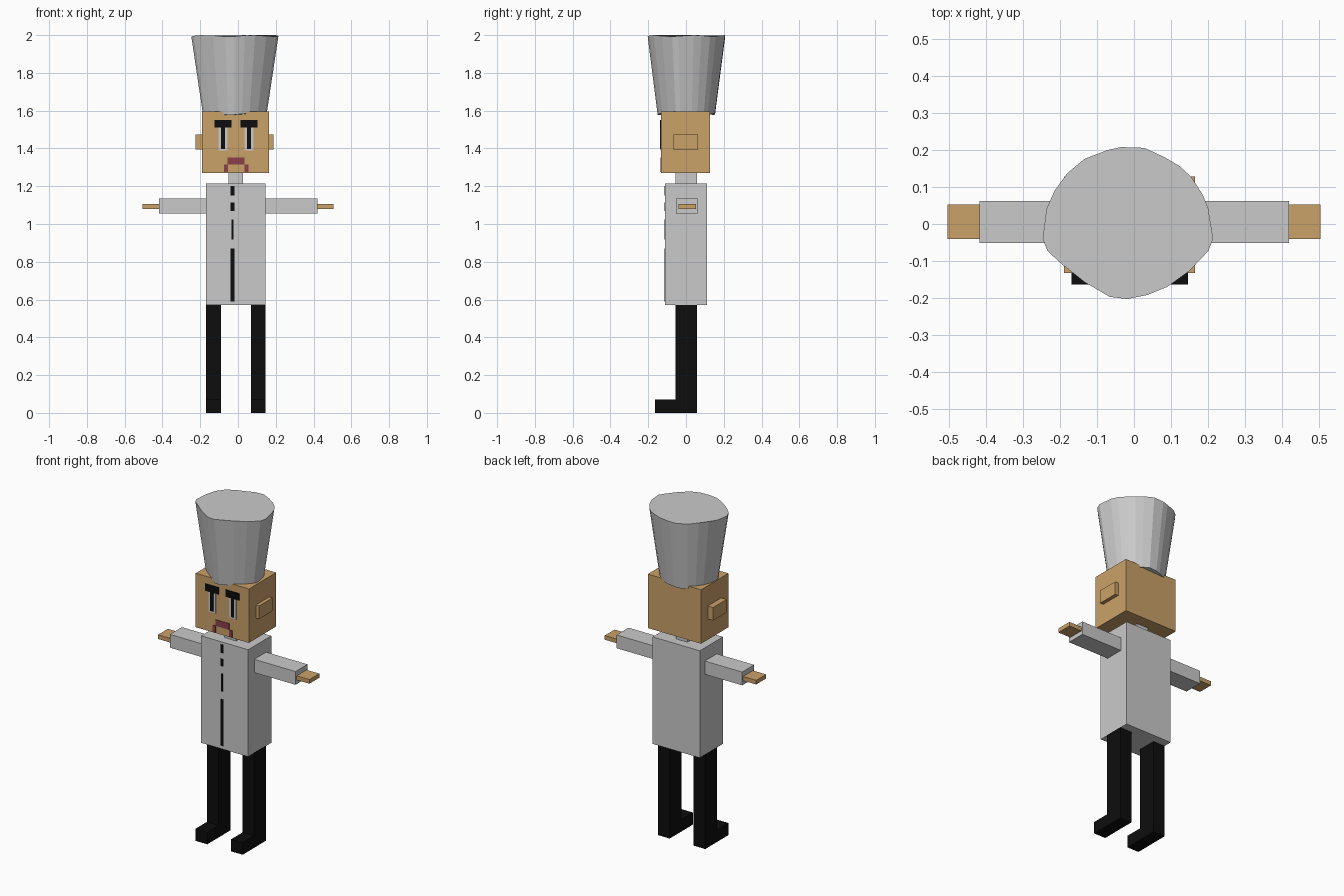
import bpy, bmesh, math

if "Cube" in bpy.data.objects:
    bpy.data.objects.remove(bpy.data.objects["Cube"])


def material(name, r, g, b):
    m = bpy.data.materials.new(name)
    m.diffuse_color = (r, g, b, 1)
    m.use_nodes = True
    m.node_tree.nodes["Principled BSDF"].inputs["Base Color"].default_value = m.diffuse_color
    return m


WHITE = material("pale_cloth", 0.59, 0.59, 0.59)
SKIN = material("tan_skin", 0.59, 0.355, 0.14)
BLACK = material("black", 0.004, 0.004, 0.004)
LIP = material("dull_red", 0.26, 0.05, 0.07)


def finish(bm, name, mat):
    bmesh.ops.recalc_face_normals(bm, faces=bm.faces)
    me = bpy.data.meshes.new(name)
    bm.to_mesh(me)
    bm.free()
    me.materials.append(mat)
    ob = bpy.data.objects.new(name, me)
    bpy.context.collection.objects.link(ob)
    return ob


def box(name, mat, x, y, z):
    """Box from (min, max) ranges."""
    bm = bmesh.new()
    bmesh.ops.create_cube(bm, size=1)
    for v in bm.verts:
        v.co = [r[0] if c < 0 else r[1] for c, r in zip(v.co, (x, y, z))]
    return finish(bm, name, mat)


def plate(name, mat, x, z, front, depth=0.003):
    """Thin painted detail on a front face."""
    return box(name, mat, x, (front - depth, front + 0.001), z)


# Torso, neck and head
BODY_F, HEAD_F = -0.11, -0.132
box("torso", WHITE, (-0.169, 0.145), (BODY_F, 0.11), (0.57, 1.215))
box("neck", WHITE, (-0.05, 0.026), (-0.055, 0.058), (1.21, 1.275))
box("head", SKIN, (-0.19, 0.165), (HEAD_F, 0.128), (1.27, 1.595))

# Ears, arms and hands
for side, ear, arm, hand in (
        ("left", (-0.225, -0.185), (-0.418, -0.16), (-0.505, -0.41)),
        ("right", (0.16, 0.187), (0.14, 0.42), (0.41, 0.505))):
    box(side + "_ear", SKIN, ear, (-0.065, 0.063), (1.394, 1.473))
    box(side + "_arm", WHITE, arm, (-0.052, 0.062), (1.055, 1.135))
    box(side + "_hand", SKIN, hand, (-0.041, 0.053), (1.08, 1.105))

# Legs with feet: L-shaped side profile extruded across
PROFILE = [(0.058, 0), (0.058, 0.572), (-0.055, 0.572), (-0.055, 0.072),
           (-0.164, 0.072), (-0.164, 0)]
for side, x0, x1 in (("left", -0.169, -0.09), ("right", 0.068, 0.146)):
    bm = bmesh.new()
    f = bm.faces.new([bm.verts.new((x0, y, z)) for y, z in PROFILE])
    ext = bmesh.ops.extrude_face_region(bm, geom=[f])["geom"]
    bmesh.ops.translate(bm, vec=(x1 - x0, 0, 0),
                        verts=[v for v in ext if isinstance(v, bmesh.types.BMVert)])
    finish(bm, side + "_leg", BLACK)

# Eyes, pupils and eyebrows
for side, cx in (("left", -0.0795), ("right", 0.058)):
    plate(side + "_eye", WHITE, (cx - 0.024, cx + 0.024), (1.39, 1.512), HEAD_F)
    plate(side + "_pupil", BLACK, (cx - 0.01, cx + 0.01), (1.397, 1.512), HEAD_F, 0.005)
    plate(side + "_eyebrow", BLACK, (cx - 0.045, cx + 0.045), (1.51, 1.551), HEAD_F, 0.006)

# Frowning mouth
plate("mouth", LIP, (-0.055, 0.035), (1.315, 1.352), HEAD_F)
for side, x0 in (("left", -0.074), ("right", 0.035)):
    plate(side + "_mouth_corner", LIP, (x0, x0 + 0.02), (1.274, 1.315), HEAD_F)

# Coat buttons and opening
for i, (z0, z1, w) in enumerate(((1.15, 1.2, 0.01), (1.07, 1.113, 0.01),
                                 (0.918, 1.024, 0.006), (0.59, 0.87, 0.01))):
    plate(f"coat_stripe_{i + 1}", BLACK, (-0.029 - w, -0.029 + w), (z0, z1), BODY_F)

# Tall flared hat with an uneven outline
OUTLINE = [(-0.035, 0.208), (0.028, 0.206), (0.082, 0.181), (0.123, 0.157),
           (0.155, 0.127), (0.185, 0.081), (0.201, 0.041), (0.214, -0.04),
           (0.201, -0.073), (0.15, -0.127), (0.09, -0.17), (0.036, -0.192),
           (-0.018, -0.203), (-0.066, -0.197), (-0.134, -0.157), (-0.196, -0.108),
           (-0.234, -0.073), (-0.247, -0.04), (-0.237, 0.04), (-0.215, 0.09),
           (-0.18, 0.138), (-0.134, 0.176), (-0.072, 0.2)]
bm = bmesh.new()
CX = -0.018
top, bottom = [], []
for i, (x, y) in enumerate(OUTLINE):
    wave = 0.004 * math.sin(i * 1.37)
    top.append(bm.verts.new((x, y, 1.996 + wave)))
    bottom.append(bm.verts.new((CX + (x - CX) * 0.73, y * 0.74, 1.581 + wave)))
for i in range(len(top)):
    j = (i + 1) % len(top)
    bm.faces.new((bottom[i], bottom[j], top[j], top[i]))
bm.faces.new(top)
bm.faces.new(bottom)
finish(bm, "hat", WHITE)
